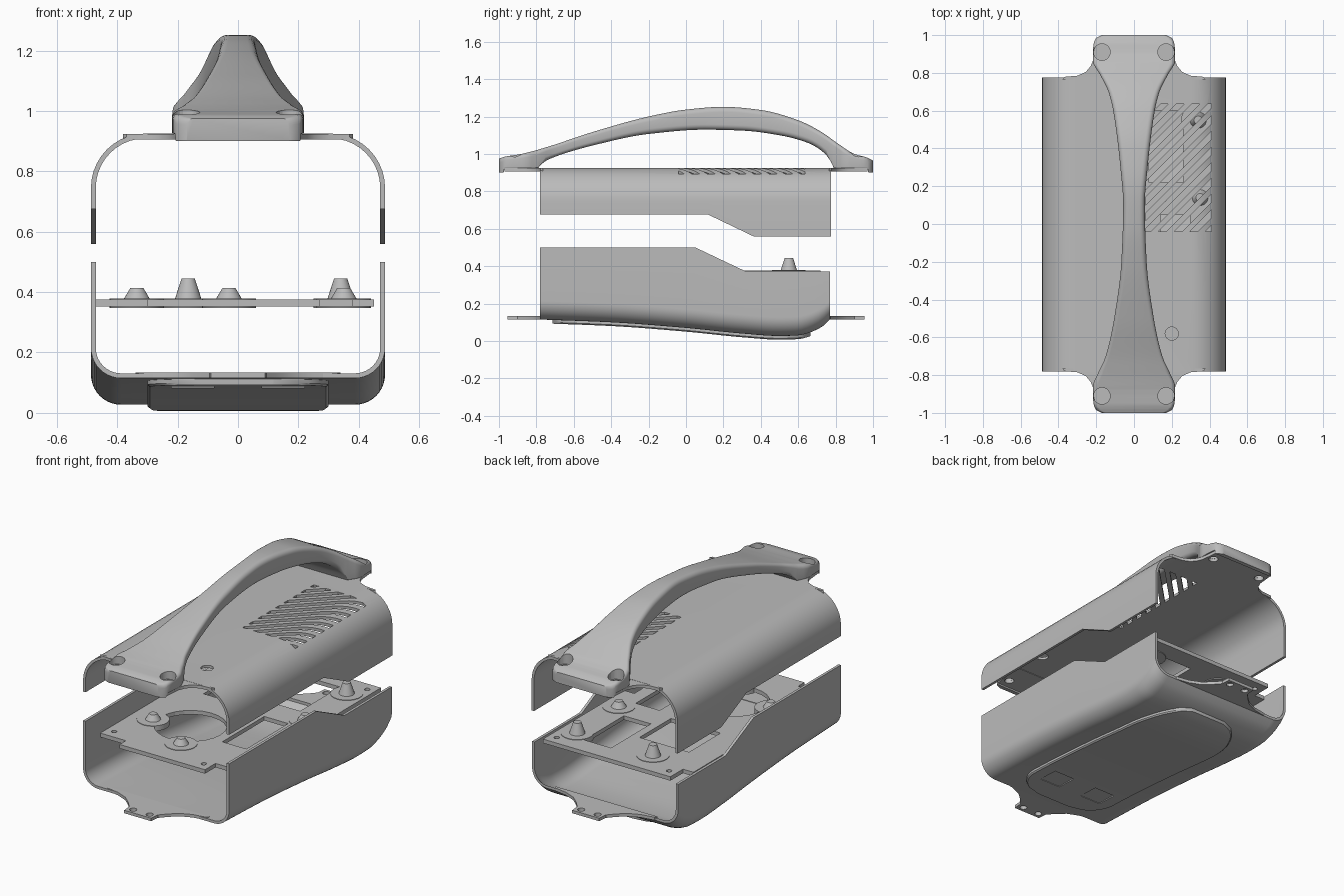
import bpy, bmesh, math
from mathutils import Vector

if "Cube" in bpy.data.objects:
    bpy.data.objects.remove(bpy.data.objects["Cube"], do_unlink=True)

grey = bpy.data.materials.new("plastic_grey")
grey.use_nodes = True
GREY = (0.5, 0.5, 0.5, 1)
grey.diffuse_color = GREY
grey.node_tree.nodes["Principled BSDF"].inputs["Base Color"].default_value = GREY


def finish(bm, name, smooth=True):
    bmesh.ops.recalc_face_normals(bm, faces=bm.faces)
    mesh = bpy.data.meshes.new(name)
    bm.to_mesh(mesh)
    bm.free()
    mesh.materials.append(grey)
    ob = bpy.data.objects.new(name, mesh)
    bpy.context.collection.objects.link(ob)
    if smooth:
        shade(ob)
    return ob


def activate(ob):
    bpy.ops.object.select_all(action='DESELECT')
    ob.select_set(True)
    bpy.context.view_layer.objects.active = ob


def shade(ob):
    activate(ob)
    bpy.ops.object.shade_smooth_by_angle(angle=math.radians(32))


def cut(ob, bm):
    """Subtract a bmesh from an object."""
    cutter = finish(bm, "cutter", False)
    cutter.hide_render = True
    mod = ob.modifiers.new("cut", 'BOOLEAN')
    mod.operation, mod.solver, mod.object = 'DIFFERENCE', 'EXACT', cutter
    activate(ob)
    bpy.ops.object.modifier_apply(modifier=mod.name)
    bpy.data.objects.remove(cutter, do_unlink=True)
    shade(ob)


def smooth_curve(pts):
    """Smooth curve through points, without overshoot."""
    d = [(b[1] - a[1]) / (b[0] - a[0]) for a, b in zip(pts, pts[1:])]
    m = [d[0]] + [2 * a * b / (a + b) if a * b > 0 else 0 for a, b in zip(d, d[1:])] + [d[-1]]

    def f(x):
        x = min(max(x, pts[0][0]), pts[-1][0])
        i = next(k for k in range(len(d)) if x <= pts[k + 1][0])
        h = pts[i + 1][0] - pts[i][0]
        t = (x - pts[i][0]) / h
        s = t * t * (3 - 2 * t)
        return (pts[i][1] * (1 - s) + pts[i + 1][1] * s
                + h * t * (1 - t) * ((1 - t) * m[i] - t * m[i + 1]))
    return f


def loft(name, ys, ring):
    """Skin the cross-sections ring(y) along y and cap the ends."""
    bm = bmesh.new()
    rows = [[bm.verts.new((x, y, z)) for x, z in ring(y)] for y in ys]
    for a, b in zip(rows, rows[1:]):
        for i in range(len(a)):
            j = (i + 1) % len(a)
            bm.faces.new((a[i], a[j], b[j], b[i]))
    bm.faces.new(rows[0])
    bm.faces.new(rows[-1])
    return finish(bm, name)


def arc(cx, cz, r, a0, a1, n=10):
    angles = [math.radians(a0 + (a1 - a0) * i / n) for i in range(n + 1)]
    return [(cx + r * math.cos(a), cz + r * math.sin(a)) for a in angles]


def stations(a, b, n, extra=()):
    return sorted(set([round(a + (b - a) * i / n, 4) for i in range(n + 1)] + list(extra)))


def add_prism(bm, pts, z0, z1):
    low = [bm.verts.new((x, y, z0)) for x, y in pts]
    high = [bm.verts.new((x, y, z1)) for x, y in pts]
    bm.faces.new(low)
    bm.faces.new(high)
    for i in range(len(pts)):
        j = (i + 1) % len(pts)
        bm.faces.new((low[i], low[j], high[j], high[i]))


def add_disc(bm, x, y, r, z0, z1):
    add_prism(bm, arc(x, y, r, 0, 345, 23), z0, z1)


def box(x0, x1, y0, y1):
    return [(x0, y0), (x1, y0), (x1, y1), (x0, y1)]


# Shell halves: U-shaped walls
W, T = 0.487, 0.016


def u_ring(edge, flat, r, s):
    def side(t):
        w, f, q = W - t, flat + s * t, r - t
        right = [(w, edge)] + arc(w - q, f + s * q, q, 0, -90 * s)
        return [(-x, z) for x, z in right] + right[::-1]
    return side(0) + side(T)[::-1]


def ramp(y, y0, y1, z0, z1):
    t = min(max((y - y0) / (y1 - y0), 0), 1)
    return z0 + (z1 - z0) * t


belly = smooth_curve([(-0.78, 0.115), (-0.4, 0.1), (0, 0.07), (0.3, 0.04), (0.5, 0.027),
                      (0.6, 0.03), (0.68, 0.052), (0.74, 0.085), (0.77, 0.115)])
upper = loft("upper_shell", stations(-0.78, 0.775, 4, (0.12, 0.36)),
             lambda y: u_ring(ramp(y, 0.12, 0.36, 0.675, 0.56), 0.925, 0.18, -1))
loft("lower_shell", stations(-0.78, 0.77, 50, (0.05, 0.32)),
     lambda y: u_ring(ramp(y, 0.05, 0.32, 0.5, 0.372), belly(y), 0.1, 1))

# Diagonal vent slots and round button hole in the upper shell
slots = bmesh.new()
for k in range(13):
    c = -0.46 + k * 0.083
    bm = bmesh.new()
    add_prism(bm, box(0.06, 0.41, -0.04, 0.635), 0.8, 1)
    for off, sign in ((c, -1), (c + 0.042, 1)):
        geom = bm.verts[:] + bm.edges[:] + bm.faces[:]
        bmesh.ops.bisect_plane(bm, geom=geom, plane_co=(0, off, 0),
                               plane_no=Vector((-sign, sign, 0)), clear_outer=True)
        bmesh.ops.holes_fill(bm, edges=[e for e in bm.edges if e.is_boundary])
    temp = bpy.data.meshes.new("slot")
    bm.to_mesh(temp)
    bm.free()
    slots.from_mesh(temp)
    bpy.data.meshes.remove(temp)
add_disc(slots, 0.2, -0.58, 0.035, 0.8, 1)
cut(upper, slots)

# End tabs with flared roots and screw holes
upper_half = [(0.38, 0.765), (0.37, 0.779), (0.3, 0.785), (0.255, 0.805), (0.23, 0.835),
              (0.215, 0.87), (0.205, 0.97)]
lower_half = [(0.34, 0.755), (0.33, 0.772), (0.25, 0.785), (0.18, 0.815), (0.13, 0.86),
              (0.095, 0.9), (0.09, 0.955)]
for end, s in (("front", -1), ("back", 1)):
    for level, half, z, holes in (("upper", upper_half, 0.906, ((0.17, 0.91, 0.027),)),
                                  ("lower", lower_half, 0.115, ((0.055, 0.92, 0.02),))):
        pts = [(x, y * s) for x, y in half] + [(-x, y * s) for x, y in half[::-1]]
        bm = bmesh.new()
        add_prism(bm, pts, z, z + 0.018)
        tab = finish(bm, end + "_" + level + "_tab")
        bm = bmesh.new()
        for x, y, r in holes:
            for m in (-1, 1):
                add_disc(bm, x * m, y * s, r, z - 0.1, z + 0.1)
        cut(tab, bm)

# Carrying handle: rounded bar flaring into the end feet
h_top = smooth_curve([(-1, 0.975), (-0.97, 0.985), (-0.88, 1.0), (-0.75, 1.035), (-0.5, 1.117),
                      (-0.2, 1.2), (0, 1.237), (0.2, 1.252), (0.4, 1.235), (0.6, 1.18),
                      (0.72, 1.12), (0.82, 1.05), (0.9, 1.0), (0.97, 0.98), (1, 0.965)])
h_low = smooth_curve([(-1, 0.9), (-0.975, 0.9), (-0.97, 0.924), (-0.79, 0.925), (-0.77, 0.95),
                      (-0.7, 0.985), (-0.5, 1.045), (-0.2, 1.107), (0.1, 1.13), (0.3, 1.125),
                      (0.5, 1.1), (0.65, 1.06), (0.74, 1.005), (0.78, 0.95), (0.79, 0.925),
                      (0.97, 0.924), (0.975, 0.9), (1, 0.9)])
h_wide = smooth_curve([(-1, 0.17), (-0.985, 0.2), (-0.95, 0.215), (-0.86, 0.218), (-0.8, 0.195),
                       (-0.7, 0.15), (-0.5, 0.105), (-0.2, 0.067), (0.1, 0.057), (0.3, 0.072),
                       (0.6, 0.11), (0.7, 0.135), (0.8, 0.185), (0.86, 0.218), (0.95, 0.215),
                       (0.985, 0.2), (1, 0.17)])


def handle_ring(y):
    a, b, w = h_low(y), h_top(y), h_wide(y)
    r = min(0.028, (b - a) * 0.3)
    q = r if abs(y) < 0.77 else 0.004
    return (arc(w - r, b - r, r, 0, 90, 5) + arc(r - w, b - r, r, 90, 180, 5)
            + arc(q - w, a + q, q, 180, 270, 5) + arc(w - q, a + q, q, 270, 360, 5))


handle = loft("handle", stations(-1, 1, 80, (-0.97, 0.97, -0.985, 0.985, 0.79, -0.79)), handle_ring)
wells = bmesh.new()
for x in (-0.17, 0.17):
    for y in (-0.91, 0.91):
        add_disc(wells, x, y, 0.027, 0.8, 0.96)
        add_disc(wells, x, y, 0.044, 0.955, 1.3)
cut(handle, wells)

# Raised foot pad following the belly, with two shallow square recesses
def pad_ring(y):
    t = min((y + 0.715) / 0.18, (0.665 - y) / 0.34, 1)
    w = 0.12 + 0.18 * math.sqrt(max(1 - (1 - t) ** 2, 0))
    low = belly(y) - 0.02
    return [(w, low + 0.03), (w, low + 0.007), (w - 0.008, low),
            (0.008 - w, low), (-w, low + 0.007), (-w, low + 0.03)]


pad = loft("foot_pad", stations(-0.715, 0.665, 60), pad_ring)
marks = bmesh.new()
for x in (-0.15, 0.15):
    add_prism(marks, box(x - 0.07, x + 0.07, -0.57, -0.44), 0, belly(-0.5) - 0.014)
cut(pad, marks)

# Inner mounting board with cutouts
bm = bmesh.new()
add_prism(bm, [(-0.47, -0.64), (-0.3, -0.64), (-0.3, -0.7), (0.27, -0.7), (0.27, -0.6), (0.38, -0.6),
               (0.38, -0.05), (0.45, -0.05), (0.45, 0.72), (-0.4, 0.72), (-0.4, 0.6), (-0.47, 0.6)],
          0.352, 0.376)
board = finish(bm, "mounting_board")
holes = bmesh.new()
add_disc(holes, -0.12, -0.28, 0.2, 0.3, 0.5)
for rect in ((0.08, 0.26, 0.22, 0.6), (-0.3, 0.03, 0.1, 0.4), (0.14, 0.3, -0.35, 0.05)):
    add_prism(holes, box(*rect), 0.3, 0.5)
for x, y in ((-0.42, -0.58), (0.22, -0.64), (-0.35, 0.66), (0.4, 0.66), (0.34, -0.5)):
    add_disc(holes, x, y, 0.015, 0.3, 0.5)
cut(board, holes)

# Tapered standoffs with round bases
for n, (x, y, top) in enumerate([(-0.335, -0.33, 0.413), (-0.03, -0.5, 0.413), (0.35, 0.14, 0.413),
                                 (-0.165, 0.55, 0.445), (0.34, 0.55, 0.445)]):
    bm = bmesh.new()
    add_disc(bm, x, y, 0.09, 0.347, 0.379)
    finish(bm, f"standoff_base_{n}")
    bm = bmesh.new()
    bmesh.ops.create_cone(bm, cap_ends=True, segments=24, radius1=0.045, radius2=0.022,
                          depth=top - 0.374)
    bmesh.ops.translate(bm, verts=bm.verts, vec=(x, y, (top + 0.374) / 2))
    finish(bm, f"standoff_{n}")
